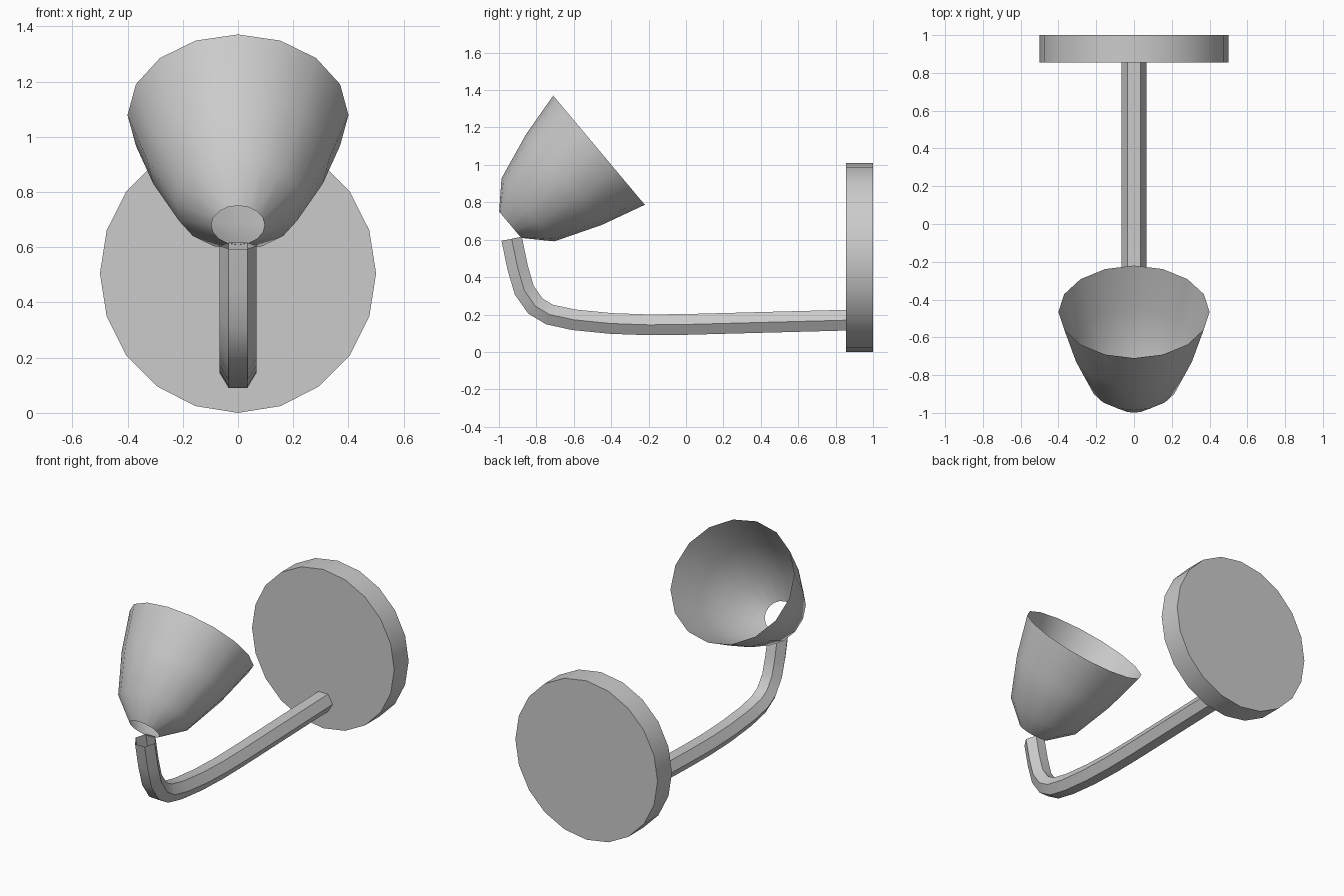
import bpy, bmesh
from math import sin, cos, pi, radians, hypot
from mathutils import Vector

if "Cube" in bpy.data.objects:
    bpy.data.objects.remove(bpy.data.objects["Cube"])

GREY = (0.6, 0.6, 0.6, 1)
metal = bpy.data.materials.new("grey metal")
metal.use_nodes = True
metal.diffuse_color = GREY
metal.node_tree.nodes["Principled BSDF"].inputs["Base Color"].default_value = GREY


def loft(name, rings, caps=False):
    """Skin a list of rings, each (centre, across axis, up axis, sides)."""
    bm = bmesh.new()
    loops = []
    for centre, across, up, sides in rings:
        angles = [2 * pi * i / sides for i in range(sides)]
        loops.append([bm.verts.new(centre + across * cos(a) + up * sin(a)) for a in angles])
    for low, high in zip(loops, loops[1:]):
        n = len(low)
        for i in range(n):
            j = (i + 1) % n
            bm.faces.new((low[i], low[j], high[j], high[i]))
    if caps:
        bm.faces.new(loops[0][::-1])
        bm.faces.new(loops[-1])
    bmesh.ops.recalc_face_normals(bm, faces=bm.faces)
    mesh = bpy.data.meshes.new(name)
    bm.to_mesh(mesh)
    bm.free()
    mesh.materials.append(metal)
    obj = bpy.data.objects.new(name, mesh)
    bpy.context.collection.objects.link(obj)
    bpy.ops.object.select_all(action='DESELECT')
    obj.select_set(True)
    bpy.context.view_layer.objects.active = obj
    bpy.ops.object.shade_smooth_by_angle(angle=radians(50))
    return obj


X, Z = Vector((1, 0, 0)), Vector((0, 0, 1))

# Round wall plate
loft("wall_plate", [(Vector((0, y, 0.505)), X * 0.5, Z * 0.505, 20) for y in (0.855, 1.0)], caps=True)

# Bent six-sided arm, open at the ends
path = [(0.9, 0.171), (0, 0.147), (-0.2, 0.145), (-0.4, 0.152), (-0.6, 0.172), (-0.73, 0.2),
        (-0.805, 0.245), (-0.865, 0.33), (-0.9, 0.45), (-0.932, 0.605)]
rings = []
for i, (y, z) in enumerate(path):
    y0, z0 = path[max(i - 1, 0)]
    y1, z1 = path[min(i + 1, len(path) - 1)]
    length = hypot(y1 - y0, z1 - z0)
    up = Vector((0, z1 - z0, y0 - y1)) / length
    rings.append((Vector((0, y, z)), X * 0.067, up * 0.064, 6))
loft("arm", rings)

# Tilted open shade: (distance along axis, radius)
tilt = radians(40)
axis = Vector((0, cos(tilt), sin(tilt)))
side = Vector((0, -sin(tilt), cos(tilt)))
base = Vector((0, -0.94, 0.68))
profile = [(0, 0.092), (0.124, 0.22), (0.376, 0.316), (0.62, 0.381)]
loft("shade", [(base + axis * t, X * r * 1.05, side * r, 16) for t, r in profile])
